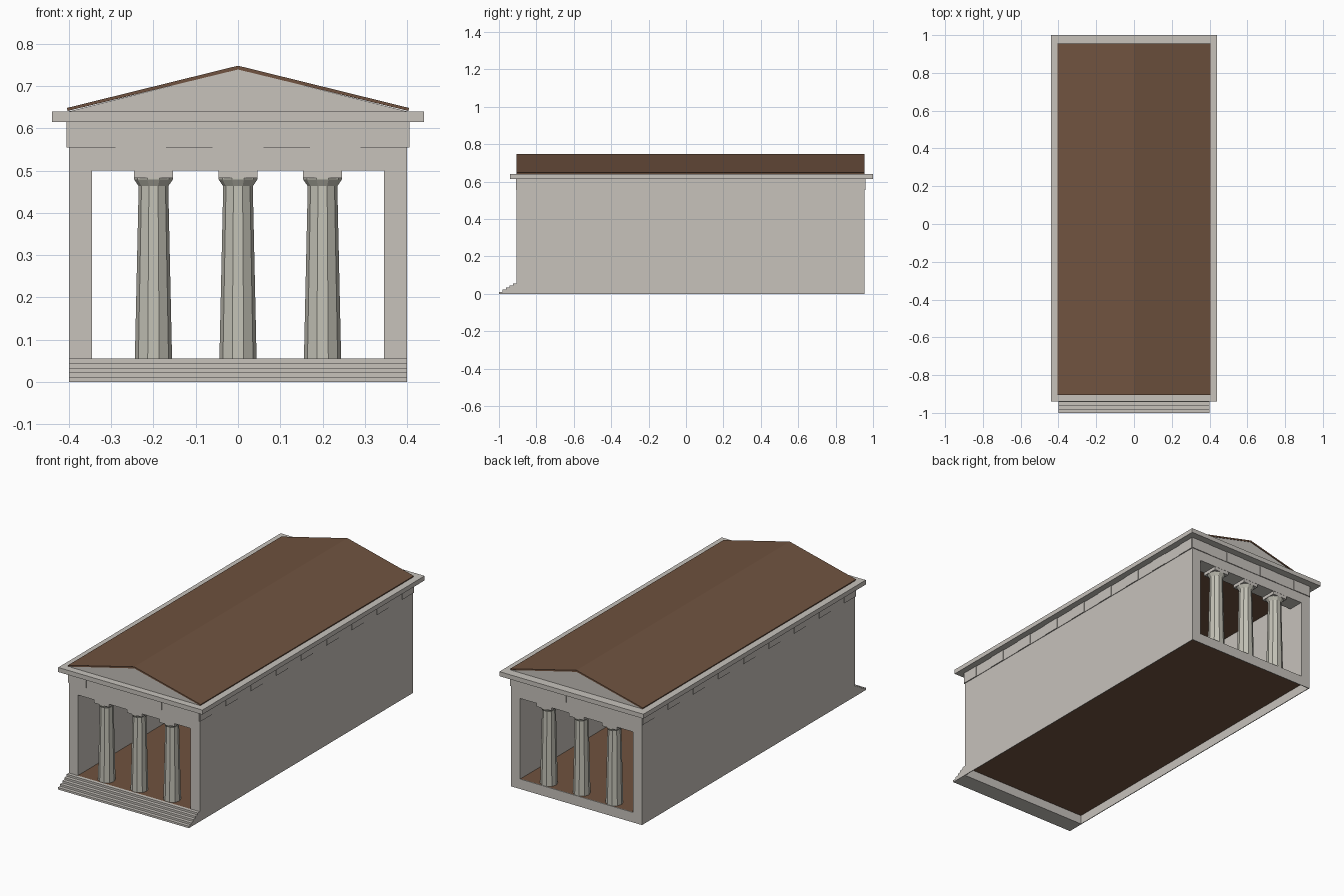
import bpy
import bmesh
import math

cube = bpy.data.objects.get("Cube")
if cube:
    bpy.data.objects.remove(cube, do_unlink=True)


def material(name, rgb):
    m = bpy.data.materials.new(name)
    m.use_nodes = True
    m.diffuse_color = (*rgb, 1)
    node = next(n for n in m.node_tree.nodes if n.type == 'BSDF_PRINCIPLED')
    node.inputs["Base Color"].default_value = (*rgb, 1)
    return m


STONE = material("pale_stone", (0.57, 0.54, 0.50))
COLUMN = material("column_stone", (0.55, 0.54, 0.47))
BROWN = material("brown_tile", (0.16, 0.085, 0.05))

FRONT, BACK = -0.905, 0.955      # ends of the hall
HALF = 0.40                      # half width of the hall
INNER = 0.345                    # half width of the openings
FLOOR, LINTEL, FRIEZE, EAVES, CORNICE = 0.055, 0.50, 0.555, 0.615, 0.64
DEPTH = 0.09                     # depth of the end walls


def finish(name, bm, mat):
    bmesh.ops.recalc_face_normals(bm, faces=bm.faces)
    mesh = bpy.data.meshes.new(name)
    bm.to_mesh(mesh)
    bm.free()
    mesh.materials.append(mat)
    ob = bpy.data.objects.new(name, mesh)
    bpy.context.collection.objects.link(ob)
    return ob


def prism(name, profile, start, end, mat, axis='y'):
    """Extrude an outline of (across, z) points along the x or y axis."""
    bm = bmesh.new()
    place = (lambda a, z, t: (a, t, z)) if axis == 'y' else (lambda a, z, t: (t, a, z))
    face = bm.faces.new([bm.verts.new(place(a, z, start)) for a, z in profile])
    new = bmesh.ops.extrude_face_region(bm, geom=[face])["geom"]
    shift = place(0, 0, end - start)
    bmesh.ops.translate(bm, vec=shift, verts=[v for v in new if isinstance(v, bmesh.types.BMVert)])
    return finish(name, bm, mat)


def box(name, x, y, z, mat):
    (x0, x1), (z0, z1) = sorted(x), z
    return prism(name, [(x0, z0), (x1, z0), (x1, z1), (x0, z1)], y[0], y[1], mat)


def column(name, x, y):
    """Tapered ten-sided shaft with a flared neck and a square top block."""
    sides = 10
    bm = bmesh.new()
    rings = []
    for r, z in [(0.044, FLOOR), (0.035, 0.463), (0.046, 0.479), (0.046, 0.484)]:
        angles = [math.tau * (i + 0.5) / sides + math.pi / 2 for i in range(sides)]
        rings.append([bm.verts.new((x + r * math.cos(a), y + r * math.sin(a), z)) for a in angles])
    for low, high in zip(rings, rings[1:]):
        for i in range(sides):
            j = (i + 1) % sides
            bm.faces.new((low[i], low[j], high[j], high[i]))
    bm.faces.new(rings[0])
    bm.faces.new(rings[-1])
    finish(name, bm, COLUMN)
    h = 0.046
    box(name + "_block", (x - h, x + h), (y - h + 0.002, y + h - 0.002), (0.482, LINTEL), STONE)


# Floor and ceiling
box("floor", (-0.397, 0.397), (FRONT, BACK - 0.004), (0.05, FLOOR), BROWN)
box("ceiling", (-INNER, INNER), (FRONT + DEPTH, BACK - DEPTH), (FRIEZE, 0.56), BROWN)

# Long side walls, an outer skin down to the ground and an inner lining
for side, s in (("left", 1), ("right", -1)):
    box(side + "_wall", (s * 0.396, s * HALF), (FRONT, BACK), (0, EAVES), STONE)
    box(side + "_wall_lining", (s * INNER, s * 0.396),
        (FRONT + DEPTH, BACK - DEPTH), (FLOOR, EAVES), STONE)

# End walls with one wide opening each
w = 0.396
portal = [(-w, FLOOR), (-INNER, FLOOR), (-INNER, LINTEL), (INNER, LINTEL),
          (INNER, FLOOR), (w, FLOOR), (w, EAVES), (-w, EAVES)]
prism("front_portal", portal, FRONT, FRONT + DEPTH, STONE)
prism("back_portal", portal, BACK - DEPTH, BACK, STONE)
box("back_sill", (-w, w), (BACK - 0.004, BACK), (0, FLOOR), STONE)

# Columns at both ends
for end, y in (("front", FRONT + DEPTH / 2), ("back", BACK - DEPTH / 2)):
    for spot, x in (("right", -0.2), ("middle", 0), ("left", 0.2)):
        column(f"{end}_{spot}_column", x, y)

# Front steps
count = 5
run, rise = (FRONT + 1) / count, FLOOR / count
stairs = [(FRONT, 0), (-1, 0)]
for i in range(count):
    stairs += [(-1 + i * run, (i + 1) * rise), (-1 + (i + 1) * run, (i + 1) * rise)]
prism("front_steps", stairs, -HALF, HALF, STONE, axis='x')

# Frieze band with slightly raised panels
p = 0.003
for side, s in (("left", 1), ("right", -1)):
    box(side + "_frieze", (s * HALF, s * (HALF + p)), (FRONT - p, BACK + p), (FRIEZE, EAVES), STONE)
    for i in range(9):
        y = FRONT + 0.05 + i * 0.22
        box(f"{side}_frieze_panel_{i}", (s * HALF, s * (HALF + 0.006)),
            (y - 0.05, y + 0.05), (FRIEZE, EAVES), STONE)
for end, y, s in (("front", FRONT, -1), ("back", BACK, 1)):
    box(end + "_frieze", (-HALF, HALF), (y, y + s * p), (FRIEZE, EAVES), STONE)
    for i in range(4):
        x = -0.345 + i * 0.23
        box(f"{end}_frieze_panel_{i}", (x - 0.055, x + 0.055),
            (y, y + s * 0.005), (FRIEZE, EAVES), STONE)

# Cornice, gable block and roof
box("cornice", (-0.44, 0.44), (-0.94, 1.0), (EAVES, CORNICE), STONE)
prism("gable", [(-HALF, CORNICE), (HALF, CORNICE), (0, 0.74)], FRONT + 0.003, BACK - 0.003, STONE)
prism("roof", [(-0.403, CORNICE + 0.001), (0, 0.739), (0.403, CORNICE + 0.001),
               (0.405, 0.648), (0, 0.748), (-0.405, 0.648)], FRONT, BACK, BROWN)
